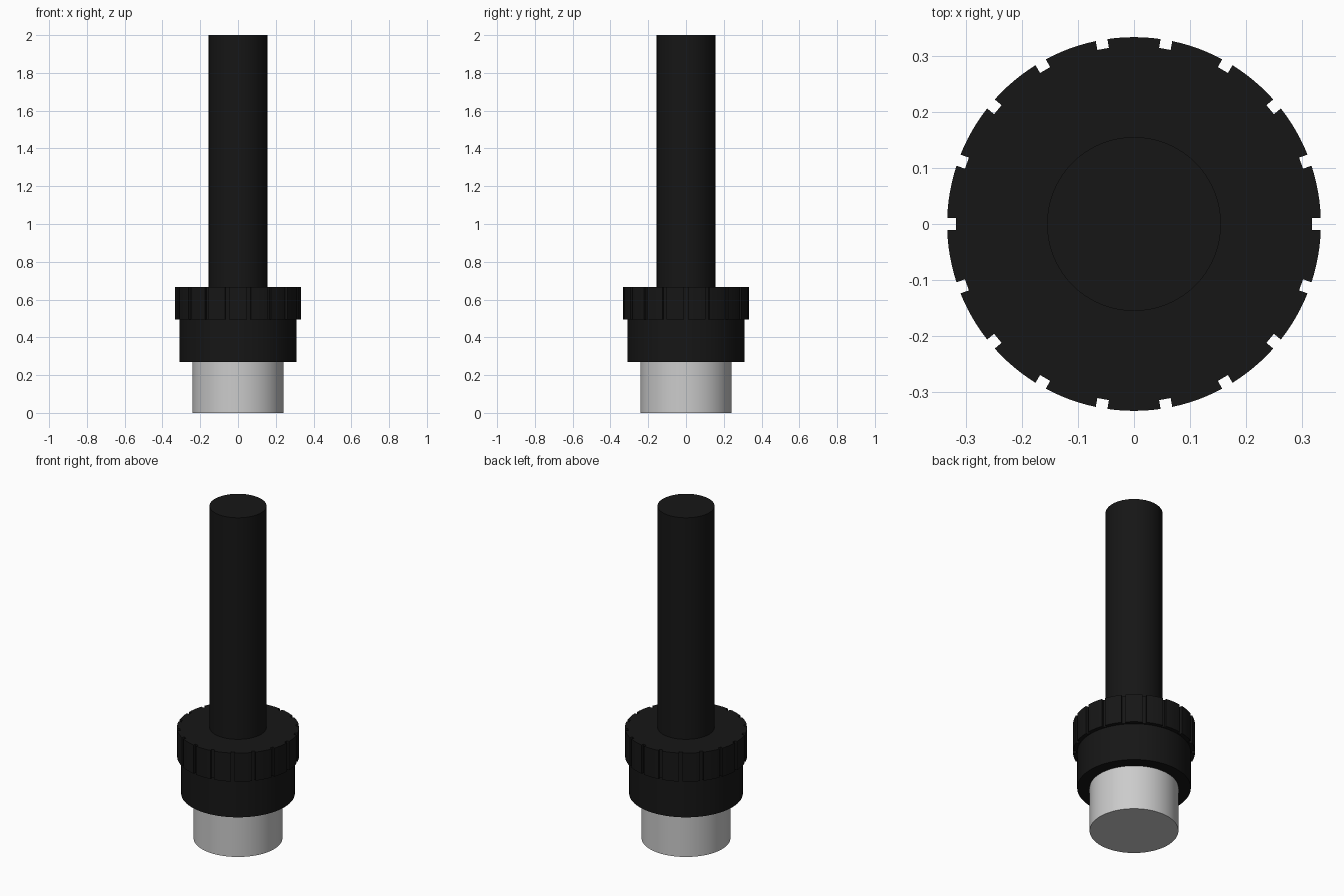
import bpy, bmesh
from math import pi, cos, sin, asin, radians

if "Cube" in bpy.data.objects:
    bpy.data.objects.remove(bpy.data.objects["Cube"])

black = bpy.data.materials.new("black_plastic")
black.diffuse_color = (0.008, 0.008, 0.008, 1)
black.use_nodes = True
black.node_tree.nodes["Principled BSDF"].inputs["Base Color"].default_value = black.diffuse_color


def prism(name, outline, z0, z1, mat=None):
    """Extrude a closed xy outline from z0 to z1."""
    bm = bmesh.new()
    base = bm.faces.new([bm.verts.new((x, y, z0)) for x, y in outline])
    new = bmesh.ops.extrude_face_region(bm, geom=[base], use_keep_orig=True)["geom"]
    bmesh.ops.translate(bm, vec=(0, 0, z1 - z0),
                        verts=[v for v in new if isinstance(v, bmesh.types.BMVert)])
    bmesh.ops.recalc_face_normals(bm, faces=bm.faces)
    mesh = bpy.data.meshes.new(name)
    bm.to_mesh(mesh)
    bm.free()
    obj = bpy.data.objects.new(name, mesh)
    bpy.context.collection.objects.link(obj)
    if mat:
        mesh.materials.append(mat)
    bpy.ops.object.select_all(action='DESELECT')
    obj.select_set(True)
    bpy.context.view_layer.objects.active = obj
    bpy.ops.object.shade_smooth_by_angle(angle=radians(30))
    return obj


def circle(r, n=72):
    return [(r * cos(2 * pi * i / n), r * sin(2 * pi * i / n)) for i in range(n)]


def grooved_circle(r, r_in, width, count, steps=6):
    """Circle outline with evenly spaced square grooves."""
    pts = []
    pitch = 2 * pi / count
    a_out, a_in = asin(width / 2 / r), asin(width / 2 / r_in)
    for k in range(count):
        a = k * pitch
        polar = [(r_in, a - a_in), (r_in, a + a_in)]
        polar += [(r, a + a_out + (pitch - 2 * a_out) * s / steps)
                  for s in range(steps + 1)]
        pts += [(q * cos(t), q * sin(t)) for q, t in polar]
    return pts


# Metal tip at the bottom
prism("metal_ferrule", circle(0.242), 0, 0.27)
# Smooth lower half of the connector body
prism("connector_sleeve", circle(0.31), 0.27, 0.495, black)
# Grip ring with 18 grooves
prism("grip_ring", grooved_circle(0.333, 0.317, 0.021, 18), 0.495, 0.667, black)
# Long cable rising from the grip ring
prism("cable", circle(0.155), 0.667, 2.0, black)
